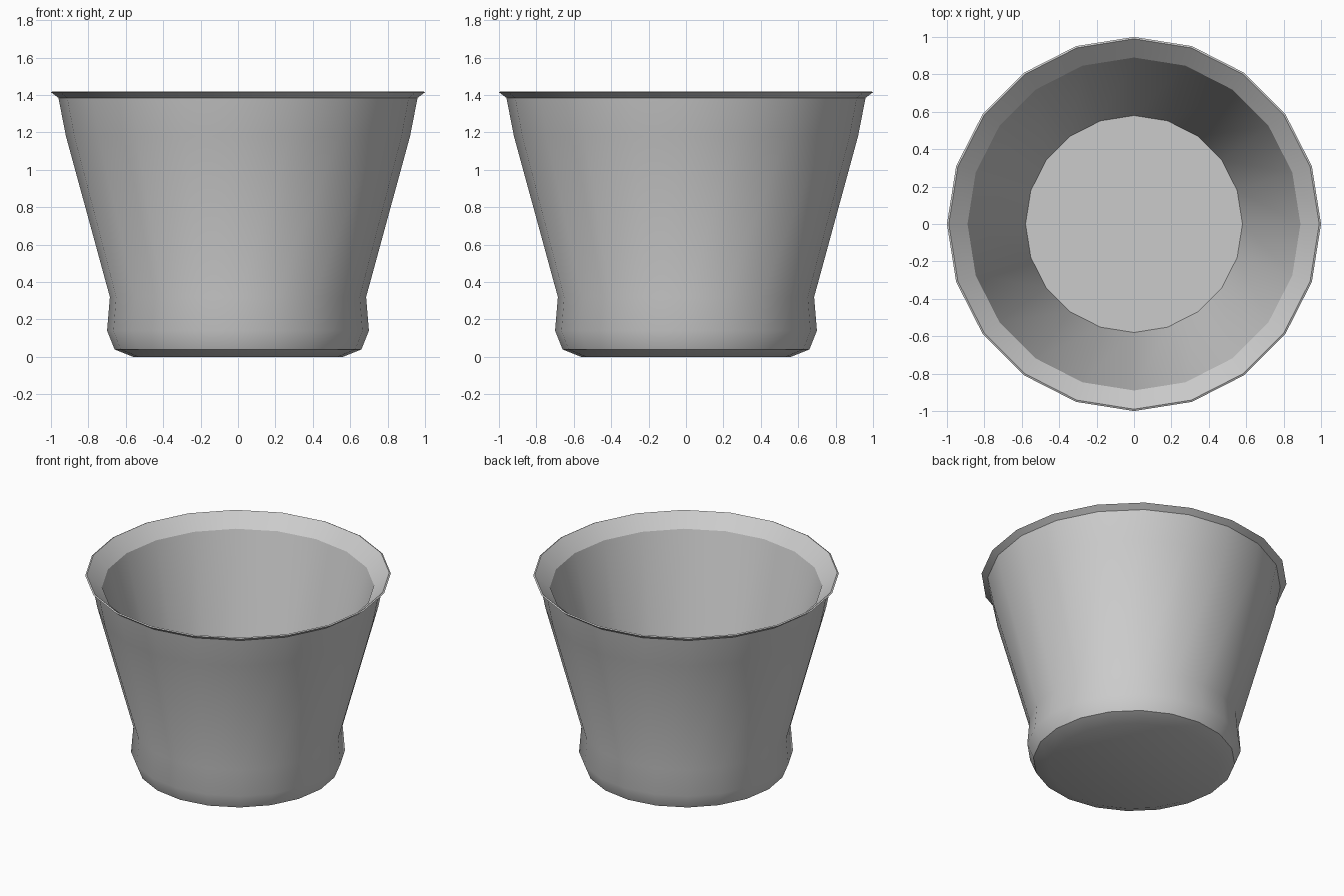
import bpy, bmesh, math

if "Cube" in bpy.data.objects:
    bpy.data.objects.remove(bpy.data.objects["Cube"])

SIDES = 20

# Closed cross-section: outside from base to lip, then inside down to the floor
PROFILE = [
    (0.56, 0.0), (0.66, 0.04), (0.70, 0.14), (0.685, 0.32),
    (0.92, 1.18), (0.96, 1.385), (1.0, 1.415), (0.99, 1.42),
    (0.89, 1.33), (0.58, 0.15),
]


def lathe(name, profile, sides):
    bm = bmesh.new()
    rings = []
    for r, z in profile:
        rings.append([bm.verts.new((r * math.cos(2 * math.pi * i / sides),
                                    r * math.sin(2 * math.pi * i / sides), z))
                      for i in range(sides)])
    # Walls between neighbouring rings
    for a, b in zip(rings, rings[1:]):
        for i in range(sides):
            j = (i + 1) % sides
            bm.faces.new((a[i], a[j], b[j], b[i]))
    # Underside and inner floor
    bm.faces.new(rings[0][::-1])
    bm.faces.new(rings[-1])
    bmesh.ops.recalc_face_normals(bm, faces=bm.faces)
    mesh = bpy.data.meshes.new(name)
    bm.to_mesh(mesh)
    bm.free()
    obj = bpy.data.objects.new(name, mesh)
    bpy.context.collection.objects.link(obj)
    return obj


# Tapered open pot
pot = lathe("pot", PROFILE, SIDES)
bpy.context.view_layer.objects.active = pot
pot.select_set(True)
bpy.ops.object.shade_smooth_by_angle(angle=math.radians(30))
